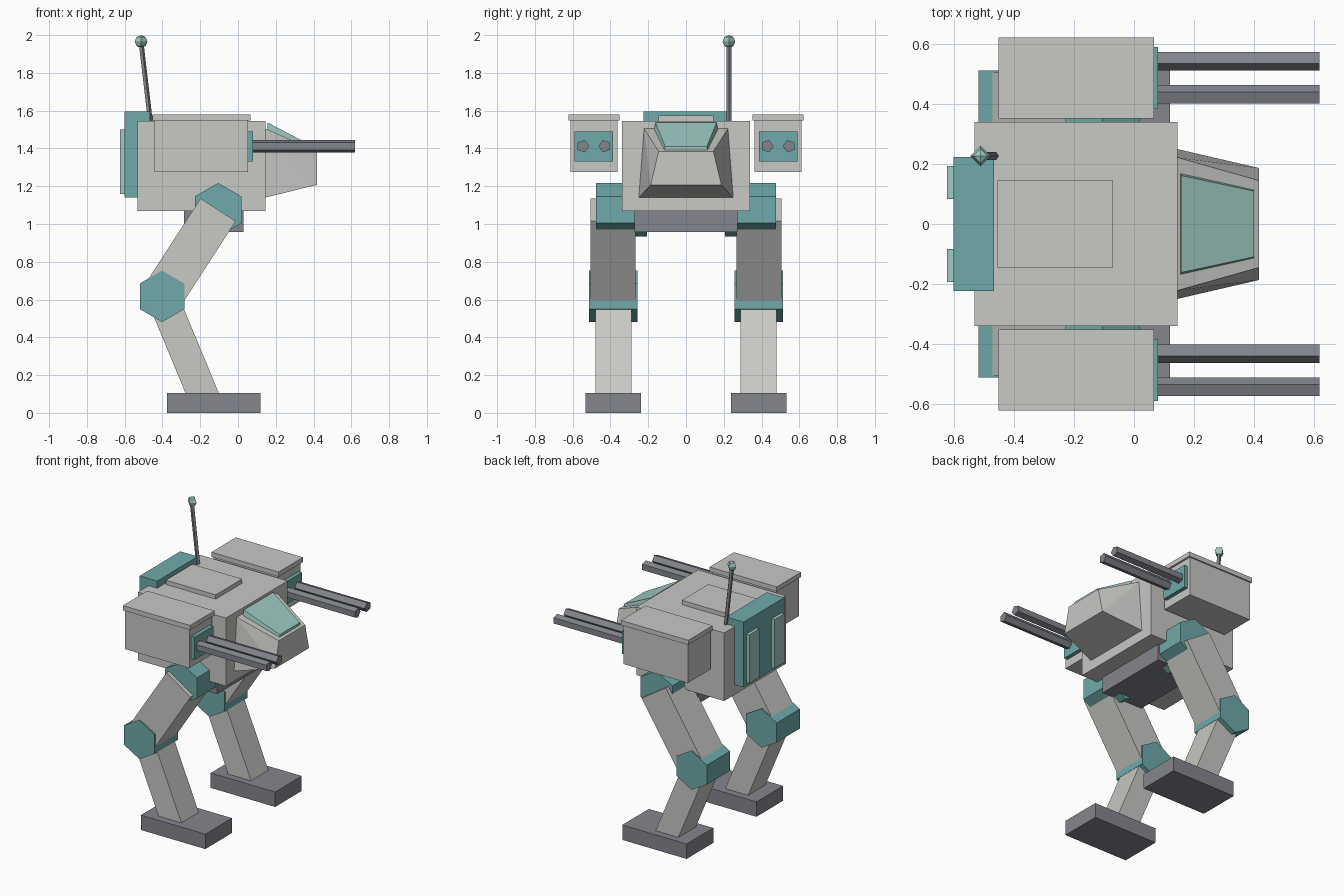
import bpy, bmesh
from math import pi, atan2
from mathutils import Matrix, Vector

cube = bpy.data.objects.get("Cube")
if cube:
    bpy.data.objects.remove(cube, do_unlink=True)


def material(name, rgb):
    m = bpy.data.materials.new(name)
    m.use_nodes = True
    m.diffuse_color = (*rgb, 1)
    m.node_tree.nodes["Principled BSDF"].inputs["Base Color"].default_value = (*rgb, 1)
    return m


ARMOUR = material("pale grey armour", (0.58, 0.58, 0.56))
TEAL = material("teal joints", (0.16, 0.40, 0.40))
METAL = material("dark grey metal", (0.23, 0.24, 0.27))
GLASS = material("pale aqua glass", (0.35, 0.60, 0.55))


def finish(name, bm, mat):
    bmesh.ops.recalc_face_normals(bm, faces=bm.faces)
    mesh = bpy.data.meshes.new(name)
    bm.to_mesh(mesh)
    bm.free()
    mesh.materials.append(mat)
    obj = bpy.data.objects.new(name, mesh)
    bpy.context.scene.collection.objects.link(obj)
    return obj


def box(name, mat, x, y, z):
    """Box from (low, high) ranges on each axis."""
    bm = bmesh.new()
    bmesh.ops.create_cube(bm, size=1)
    for v in bm.verts:
        v.co = [r[0] if c < 0 else r[1] for c, r in zip(v.co, (x, y, z))]
    return finish(name, bm, mat)


def rod(name, mat, start, end, radius, sides, turn=0):
    """Prism with the given number of sides between two points."""
    a, b = Vector(start), Vector(end)
    bm = bmesh.new()
    bmesh.ops.create_cone(bm, cap_ends=True, segments=sides, radius1=radius,
                          radius2=radius, depth=(b - a).length)
    spin = (b - a).to_track_quat("Z", "Y").to_matrix().to_4x4()
    bm.transform(Matrix.Translation((a + b) / 2) @ spin @ Matrix.Rotation(turn, 4, "Z"))
    return finish(name, bm, mat)


def limb(name, mat, start, end, width, y):
    """Square-ended beam between two (x, z) points."""
    a, b = Vector(start), Vector(end)
    side = Vector((a.y - b.y, b.x - a.x)).normalized() * width / 2
    return prism(name, mat, [a + side, a - side, b - side, b + side], y)


def prism(name, mat, profile, y):
    """Side profile of (x, z) points extruded along y."""
    bm = bmesh.new()
    face = bm.faces.new([bm.verts.new((p[0], y[0], p[1])) for p in profile])
    new = bmesh.ops.extrude_face_region(bm, geom=[face])["geom"]
    bmesh.ops.translate(bm, vec=(0, y[1] - y[0], 0),
                        verts=[v for v in new if isinstance(v, bmesh.types.BMVert)])
    return finish(name, bm, mat)


def tapered(name, mat, corners):
    """Symmetric block from (x, half width, z) corners of a side outline."""
    bm = bmesh.new()
    for x, w, z in corners:
        bm.verts.new((x, -w, z))
        bm.verts.new((x, w, z))
    bmesh.ops.convex_hull(bm, input=bm.verts)
    bmesh.ops.dissolve_limit(bm, angle_limit=0.03, verts=bm.verts, edges=bm.edges)
    return finish(name, bm, mat)


# Hull, roof hatch and pelvis
box("hull", ARMOUR, (-0.533, 0.145), (-0.34, 0.34), (1.07, 1.545))
box("roof_hatch", ARMOUR, (-0.455, -0.07), (-0.146, 0.146), (1.545, 1.575))
box("pelvis", METAL, (-0.285, 0.03), (-0.273, 0.273), (0.958, 1.07))

# Cockpit nose and sloping canopy
tapered("nose", ARMOUR, [(0.145, 0.25, 1.14), (0.145, 0.222, 1.505),
                         (0.417, 0.145, 1.385), (0.417, 0.187, 1.207)])
tapered("canopy", GLASS, [(0.155, 0.17, 1.49), (0.157, 0.162, 1.537),
                          (0.40, 0.11, 1.41), (0.40, 0.115, 1.385)])

# Backpack
box("backpack", TEAL, (-0.602, -0.467), (-0.224, 0.224), (1.14, 1.595))

# Antenna on the far rear corner
rod("antenna", METAL, (-0.465, 0.227, 1.54), (-0.513, 0.227, 1.95), 0.014, 5)
bm = bmesh.new()
bmesh.ops.create_uvsphere(bm, u_segments=4, v_segments=4, radius=0.034,
                          matrix=Matrix.Translation((-0.513, 0.227, 1.966)))
finish("antenna_tip", bm, GLASS)

# Paired parts on both sides
for side, s in (("near", -1), ("far", 1)):
    def span(a, b):
        return sorted((s * a, s * b))

    box(f"{side}_backpack_light", GLASS, (-0.624, -0.602), span(0.083, 0.193), (1.16, 1.5))

    # Gun pod
    box(f"{side}_pod", ARMOUR, (-0.443, 0.053), span(0.363, 0.612), (1.275, 1.547))
    box(f"{side}_pod_lid", ARMOUR, (-0.453, 0.066), span(0.353, 0.622), (1.547, 1.58))
    box(f"{side}_gun_plate", TEAL, (0.053, 0.08), span(0.386, 0.591), (1.332, 1.49))
    for label, offset in (("inner", -0.058), ("outer", 0.058)):
        y = s * (0.488 + offset)
        # five-sided barrels whose ridges face each other
        inward = -s if offset > 0 else s
        bm = bmesh.new()
        bmesh.ops.create_cone(bm, cap_ends=True, segments=5, radius1=0.034,
                              radius2=0.034, depth=0.55)
        tip = max(bm.verts, key=lambda v: v.co.x + v.co.y * 0.01).co
        bm.transform(Matrix.Rotation(inward * pi / 2 - atan2(tip.y, tip.x), 4, "Z"))
        bm.transform(Matrix.Translation((0.345, y, 1.412)) @ Matrix.Rotation(pi / 2, 4, "Y"))
        finish(f"{side}_{label}_barrel", bm, METAL)

    # Leg
    hip, knee, ankle = (-0.105, 1.075), (-0.402, 0.617), (-0.167, 0.05)
    for joint, (x, z), r, (a, b) in (("hip", hip, 0.142, (0.207, 0.477)),
                                     ("knee", knee, 0.136, (0.257, 0.513))):
        obj = rod(f"{side}_{joint}_joint", TEAL, (x, s * a, z), (x, s * b, z), r, 6)
        # turn each hexagon so that a corner points straight up
        top = max(obj.data.vertices, key=lambda v: v.co.z).co
        turn = atan2(top.x - x, top.z - z)
        centre = Matrix.Translation((x, 0, z))
        obj.data.transform(centre @ Matrix.Rotation(-turn, 4, "Y") @ centre.inverted())
    limb(f"{side}_thigh", ARMOUR, hip, knee, 0.222, span(0.267, 0.506))
    limb(f"{side}_shin", ARMOUR, knee, ankle, 0.163, span(0.288, 0.48))
    box(f"{side}_foot", METAL, (-0.377, 0.12), span(0.238, 0.531), (0, 0.104))
